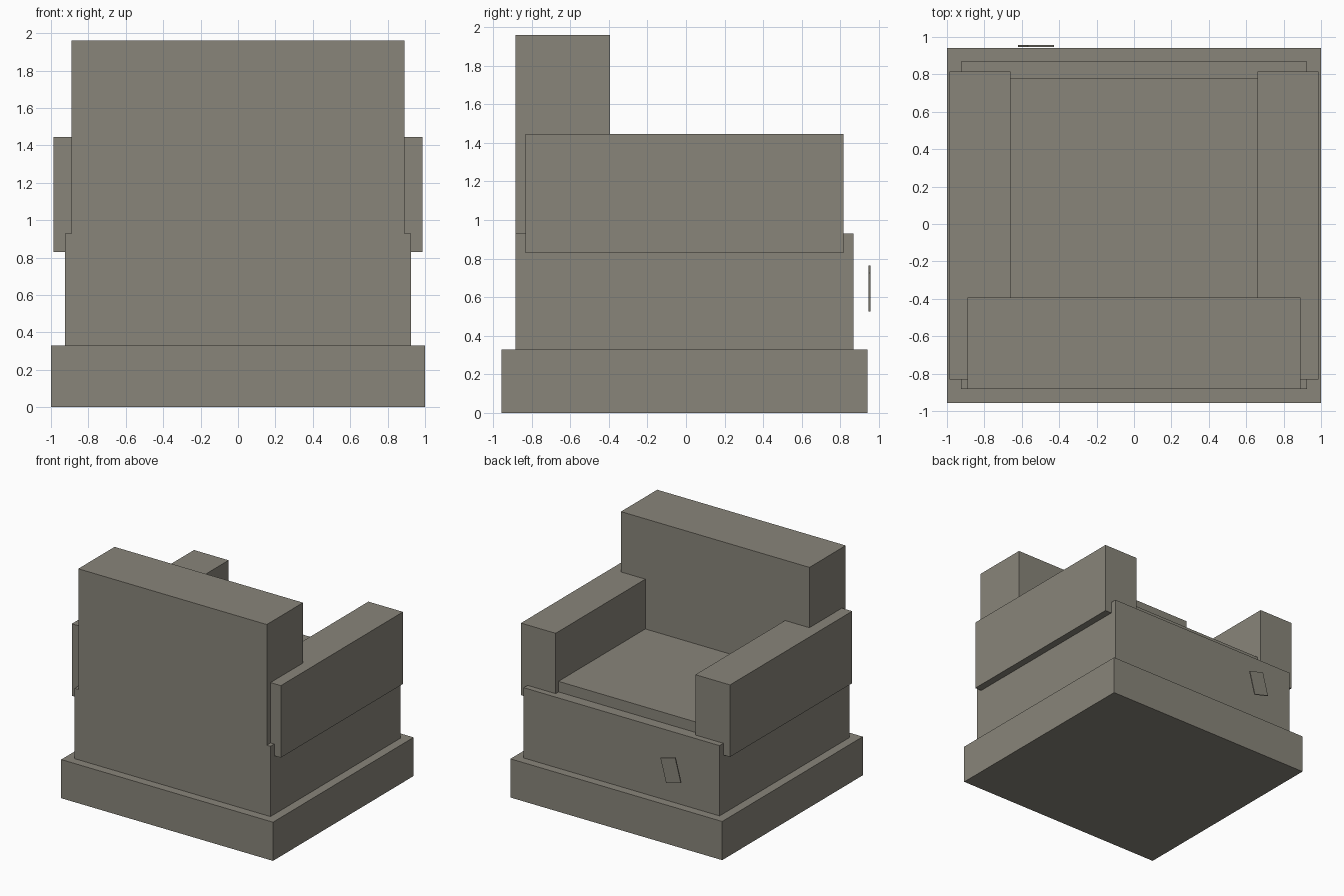
import bpy
import math
from mathutils import Vector

default = bpy.data.objects.get("Cube")
if default:
    bpy.data.objects.remove(default, do_unlink=True)

# One flat upholstery colour
COLOUR = (0.25, 0.235, 0.195, 1.0)
fabric = bpy.data.materials.new("warm_grey")
fabric.use_nodes = True
fabric.diffuse_color = COLOUR
fabric.node_tree.nodes["Principled BSDF"].inputs["Base Color"].default_value = COLOUR


def box(name, low, high, tilt=0.0):
    """Axis-aligned box between two corners, optionally tilted about y."""
    low, high = Vector(low), Vector(high)
    bpy.ops.mesh.primitive_cube_add(size=1, location=(low + high) / 2)
    part = bpy.context.object
    part.name = name
    part.scale = high - low
    part.rotation_euler.y = tilt
    part.data.materials.append(fabric)
    return part


# Plinth and body
box("plinth", (-1, -0.956, 0), (1, 0.94, 0.33))
box("body", (-0.925, -0.883, 0.33), (0.925, 0.868, 0.93))

# Seat cushion and backrest
box("seat_cushion", (-0.66, -0.394, 0.93), (0.66, 0.777, 1.02))
box("backrest", (-0.89, -0.883, 0.93), (0.89, -0.394, 1.96))

# Armrests overhang the sides of the body
for name, x0, x1 in (("left_armrest", 0.66, 0.987), ("right_armrest", -0.987, -0.66)):
    box(name, (x0, -0.832, 0.83), (x1, 0.816, 1.445))

# Small tilted tag hanging just clear of the body
box("tag", (-0.596, 0.947, 0.542), (-0.452, 0.956, 0.748), tilt=math.radians(15))
